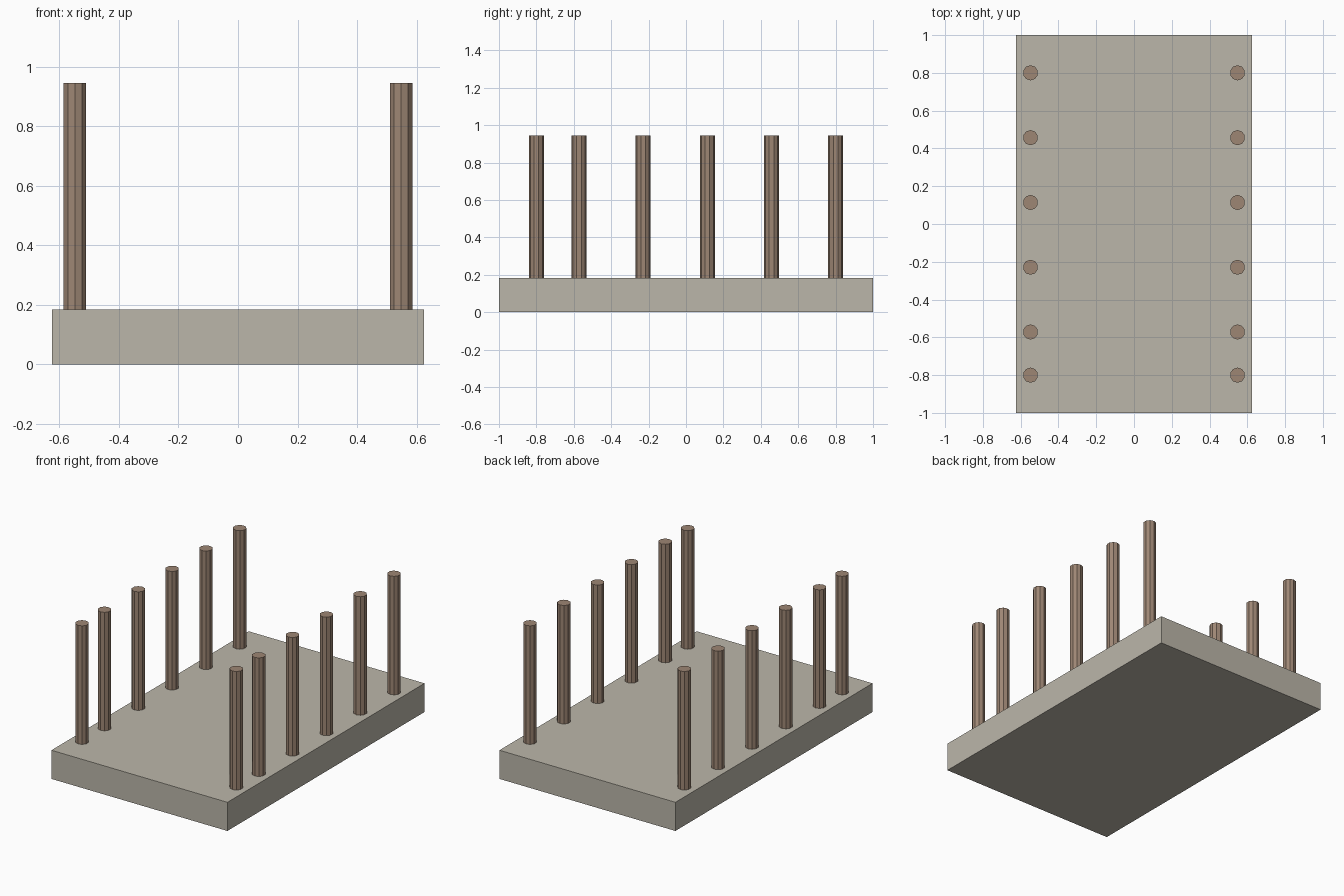
import bpy
import math

if "Cube" in bpy.data.objects:
    bpy.data.objects.remove(bpy.data.objects["Cube"])


def material(name, color):
    m = bpy.data.materials.new(name)
    m.diffuse_color = (*color, 1.0)
    m.use_nodes = True
    m.node_tree.nodes["Principled BSDF"].inputs["Base Color"].default_value = m.diffuse_color
    return m


stone = material("grey_stone", (0.50, 0.47, 0.40))
wood = material("brown_wood", (0.34, 0.24, 0.175))

BASE_TOP, POST_TOP = 0.184, 0.945
POST_X, POST_RADIUS, POST_SIDES = 0.548, 0.04, 10

# Rectangular foundation slab
bpy.ops.mesh.primitive_cube_add(size=1, location=(0, 0, BASE_TOP / 2))
slab = bpy.context.object
slab.name = "foundation_slab"
slab.scale = (1.25, 2.0, BASE_TOP)
bpy.ops.object.transform_apply(location=False, rotation=False, scale=True)
slab.data.materials.append(stone)

# Two mirrored rows of posts: five evenly spaced, plus one near the front
rows_y = [-0.80] + [0.80 - 0.343 * i for i in range(5)]
for side, x in (("left", -POST_X), ("right", POST_X)):
    for i, y in enumerate(sorted(rows_y)):
        bpy.ops.mesh.primitive_cylinder_add(
            vertices=POST_SIDES, radius=POST_RADIUS, depth=POST_TOP - BASE_TOP,
            location=(x, y, (POST_TOP + BASE_TOP) / 2))
        post = bpy.context.object
        post.name = f"{side}_post_{i + 1}"
        post.data.materials.append(wood)
